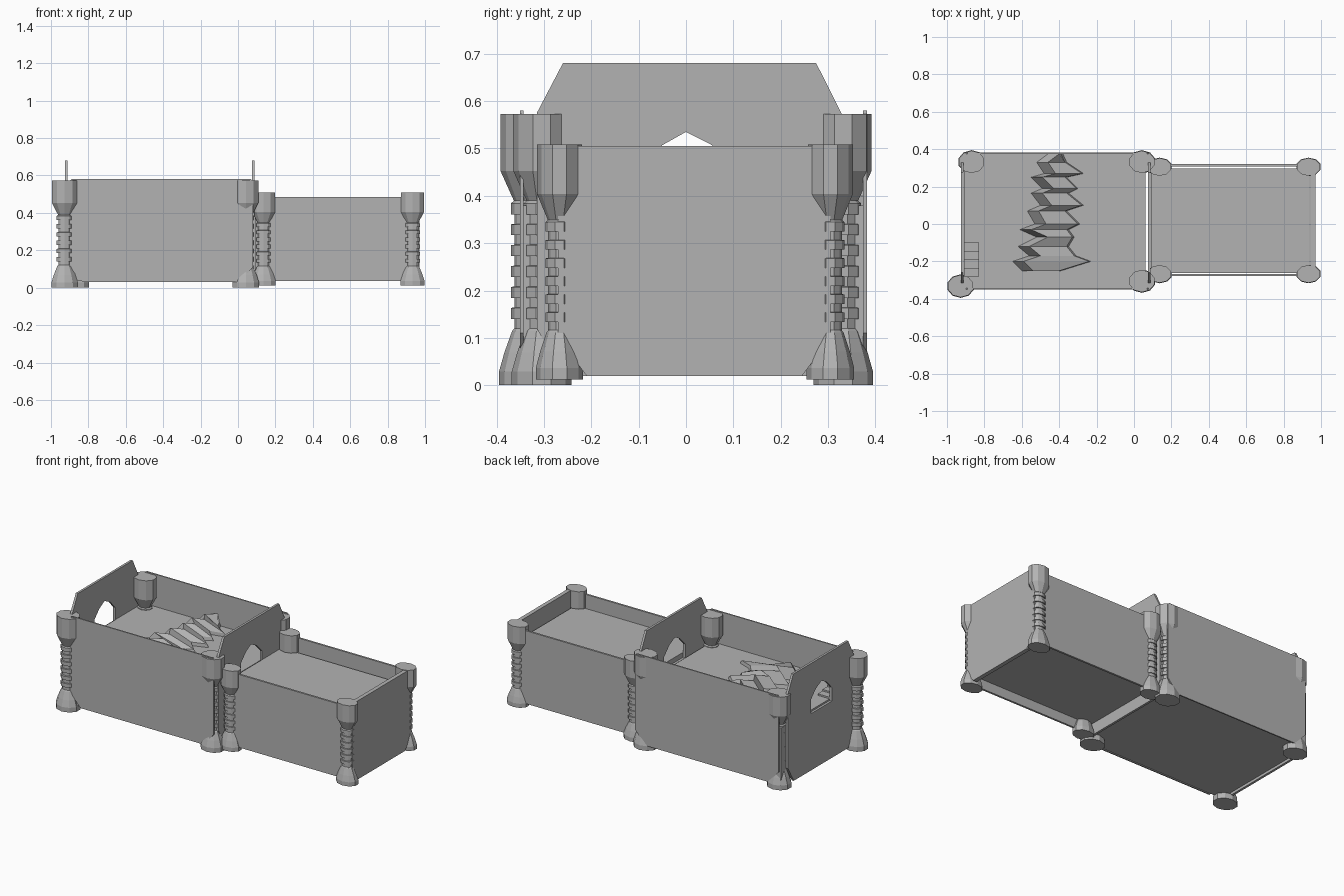
import bpy, bmesh, math

if "Cube" in bpy.data.objects:
    bpy.data.objects.remove(bpy.data.objects["Cube"])

grey = bpy.data.materials.new("stone grey")
grey.diffuse_color = (0.45, 0.45, 0.45, 1)
grey.use_nodes = True
grey.node_tree.nodes["Principled BSDF"].inputs["Base Color"].default_value = grey.diffuse_color


def finish(bm, name):
    bmesh.ops.recalc_face_normals(bm, faces=bm.faces[:])
    me = bpy.data.meshes.new(name)
    bm.to_mesh(me)
    bm.free()
    me.materials.append(grey)
    ob = bpy.data.objects.new(name, me)
    bpy.context.collection.objects.link(ob)
    return ob


def box(name, x0, x1, y0, y1, z0, z1):
    bm = bmesh.new()
    bmesh.ops.create_cube(bm, size=1)
    for v in bm.verts:
        v.co.x = (x0 + x1) / 2 + v.co.x * (x1 - x0)
        v.co.y = (y0 + y1) / 2 + v.co.y * (y1 - y0)
        v.co.z = (z0 + z1) / 2 + v.co.z * (z1 - z0)
    return finish(bm, name)


def plate(name, outline, axis, pos, thick, hole=None):
    """Upright board from a (u, z) outline, with an optional hole."""
    def at(u, z, d):
        return (d, u, z) if axis == 'x' else (u, d, z)
    bm = bmesh.new()
    edges = []
    for loop in [outline] + ([hole] if hole else []):
        vs = [bm.verts.new(at(u, z, pos - thick / 2)) for u, z in loop]
        edges += [bm.edges.new((vs[i], vs[(i + 1) % len(vs)])) for i in range(len(vs))]
    bmesh.ops.triangle_fill(bm, edges=edges, use_beauty=True)
    r = bmesh.ops.extrude_face_region(bm, geom=bm.faces[:])
    d = (thick, 0, 0) if axis == 'x' else (0, thick, 0)
    bmesh.ops.translate(bm, vec=d, verts=[g for g in r["geom"] if isinstance(g, bmesh.types.BMVert)])
    bmesh.ops.dissolve_limit(bm, angle_limit=0.01, verts=bm.verts[:], edges=bm.edges[:])
    return finish(bm, name)


def board(a, b, z0, z1, cut=0.06, rise=0.08, top=0.01):
    """Outline with lower corners cut away around the post feet."""
    return [(a + cut, z0), (b - cut, z0), (b, z0 + rise), (b, z1 - top),
            (b - top, z1), (a + top, z1), (a, z1 - top), (a, z0 + rise)]


def post(name, x, y, rx, ry, z0, z1, n=10):
    """Turned bedpost: flared foot, ringed shaft, heavy head."""
    prof = [(1, 0), (1, 0.05), (0.82, 0.12), (0.56, 0.2)]
    for i in range(6):
        a = 0.21 + i * 0.077
        prof += [(0.48, a), (0.48, a + 0.035), (0.6, a + 0.035), (0.6, a + 0.075)]
    prof += [(0.5, 0.68), (0.95, 0.79), (0.95, 1)]
    bm = bmesh.new()
    rings = []
    for r, t in prof:
        rings.append([bm.verts.new((x + rx * r * math.cos(2 * math.pi * (i + .5) / n),
                                    y + ry * r * math.sin(2 * math.pi * (i + .5) / n),
                                    z0 + t * (z1 - z0))) for i in range(n)])
    for lo, hi in zip(rings, rings[1:]):
        for i in range(n):
            j = (i + 1) % n
            bm.faces.new((lo[i], lo[j], hi[j], hi[i]))
    bm.faces.new(rings[0][::-1])
    bm.faces.new(rings[-1])
    return finish(bm, name)


# Posts of the large and small sections
for i, (x, y) in enumerate([(-0.927, -0.332), (-0.868, 0.332), (0.042, 0.332), (0.042, -0.305)]):
    post(f"large_post_{i}", x, y, 0.074, 0.063, 0, 0.573)
for i, (x, y) in enumerate([(0.137, -0.267), (0.137, 0.305), (0.933, -0.267), (0.933, 0.305)]):
    post(f"small_post_{i}", x, y, 0.068, 0.05, 0.012, 0.508)

# Large section side walls
plate("large_front_wall", board(-0.9, 0.08, 0.03, 0.58, 0.07), 'y', -0.347, 0.008)
plate("large_back_wall", board(-0.9, 0.08, 0.03, 0.58, 0.07), 'y', 0.378, 0.008)

# Tall end boards with pointed windows
gable = [(-0.26, 0.02), (0.27, 0.02), (0.328, 0.12), (0.328, 0.575), (0.275, 0.68),
         (-0.26, 0.68), (-0.315, 0.575), (-0.315, 0.12)]
window = [(-0.1, 0.37), (0.105, 0.37), (0.105, 0.455), (0.055, 0.507), (0.0, 0.535),
          (-0.05, 0.507), (-0.1, 0.455)]
for name, x in (("head_board", -0.918), ("middle_board", 0.082)):
    plate(name, gable, 'x', x, 0.014, window)

# Small section walls
for name, y in (("small_front_wall", -0.272), ("small_back_wall", 0.314)):
    plate(name, board(0.14, 0.93, 0.035, 0.485), 'y', y, 0.012)
plate("foot_board", board(-0.27, 0.305, 0.02, 0.505), 'x', 0.957, 0.025)

# Mattress blocks
box("large_mattress", -0.91, 0.062, -0.343, 0.374, 0.035, 0.38)
box("small_mattress", 0.09, 0.938, -0.262, 0.297, 0.09, 0.40)

# Torn cover with a raised jagged edge
ys = [0.375, 0.33, 0.27, 0.25, 0.19, 0.165, 0.10, 0.07, 0.0, -0.03, -0.07, -0.12, -0.17, -0.2, -0.25]
edge = [-0.40, -0.46, -0.42, -0.49, -0.43, -0.49, -0.44, -0.51, -0.47, -0.55, -0.46, -0.56, -0.50, -0.59, -0.54]
inner = [-0.39, -0.37, -0.28, -0.37, -0.31, -0.36, -0.28, -0.37, -0.30, -0.36, -0.33, -0.36, -0.32, -0.24, -0.40]
bm = bmesh.new()
rows = []
for y, e, k in zip(ys, edge, inner):
    rows.append([bm.verts.new(p) for p in
                 ((e - 0.06, y, 0.38), (e, y, 0.45), (k, y, 0.40), (k + 0.01, y, 0.38))])
for a, b in zip(rows, rows[1:]):
    for i in range(4):
        j = (i + 1) % 4
        bm.faces.new((a[i], a[j], b[j], b[i]))
bm.faces.new(rows[0])
bm.faces.new(rows[-1][::-1])
finish(bm, "torn_cover")

# Small steps beside the head board
for i in range(4):
    box(f"step_{i}", -0.91, -0.83, -0.28 + i * 0.045, -0.235 + i * 0.045, 0.37, 0.42 - i * 0.01)
